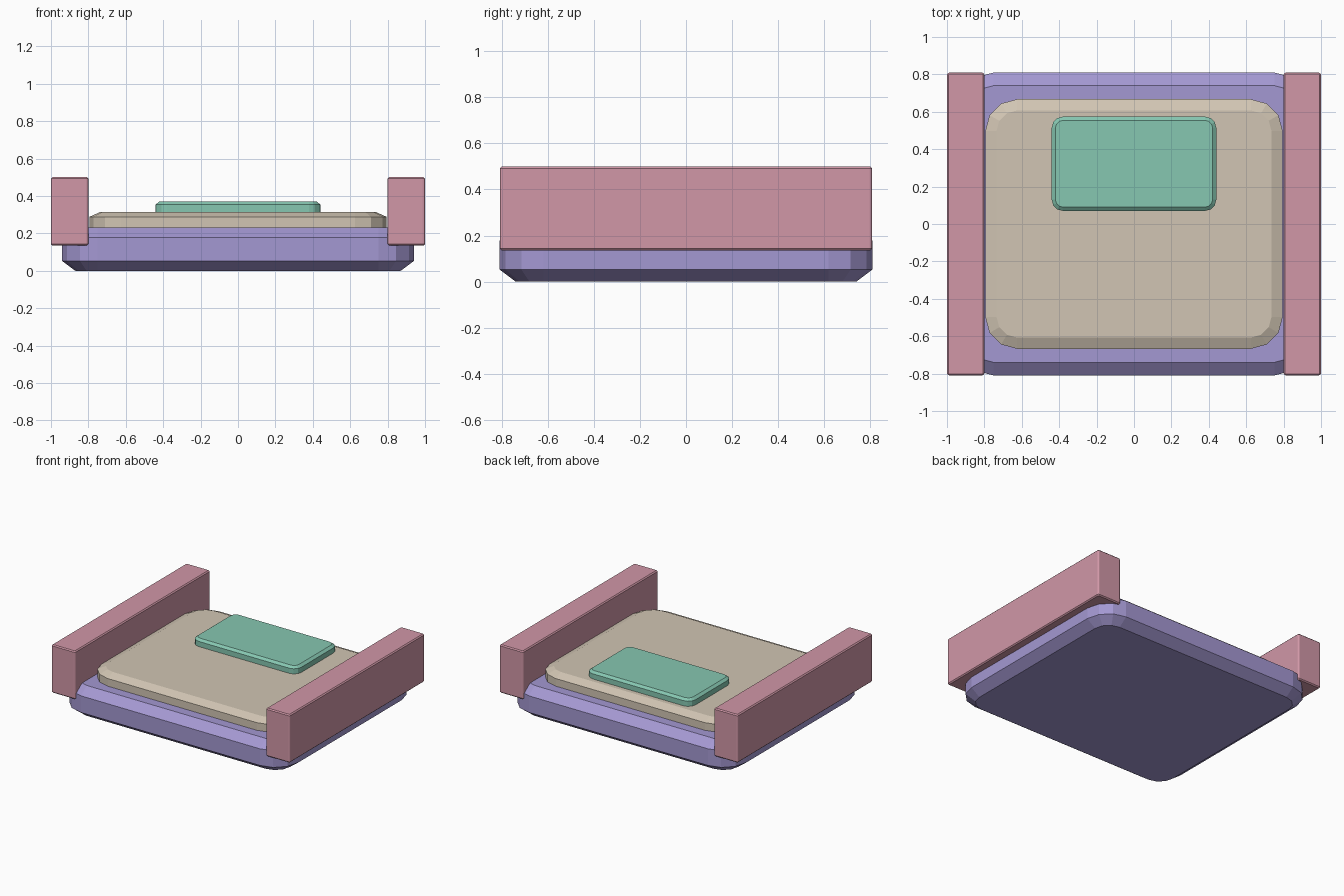
import bpy, bmesh, math

if "Cube" in bpy.data.objects:
    bpy.data.objects.remove(bpy.data.objects["Cube"])


def material(name, r, g, b):
    m = bpy.data.materials.new(name)
    m.diffuse_color = [(c / 255 / 12.92 if c < 11 else ((c / 255 + 0.055) / 1.055) ** 2.4)
                       for c in (r, g, b)] + [1]
    m.use_nodes = True
    m.node_tree.nodes["Principled BSDF"].inputs["Base Color"].default_value = m.diffuse_color
    return m


def outline(hx, hy, radius, segs=3):
    """Rounded rectangle points, counter-clockwise."""
    pts = []
    for q, (sx, sy) in enumerate([(1, 1), (-1, 1), (-1, -1), (1, -1)]):
        for i in range(segs + 1):
            a = math.pi / 2 * (q + i / segs)
            pts.append((sx * (hx - radius) + radius * math.cos(a),
                        sy * (hy - radius) + radius * math.sin(a)))
    return pts


def slab(name, mat, centre, hx, hy, radius, layers):
    """Stack of rounded outlines; layers are (height, inset)."""
    bm = bmesh.new()
    rings = []
    for z, inset in layers:
        pts = outline(hx - inset, hy - inset, radius - inset)
        rings.append([bm.verts.new((x, y, z)) for x, y in pts])
    n = len(rings[0])
    for low, high in zip(rings, rings[1:]):
        for i in range(n):
            j = (i + 1) % n
            bm.faces.new((low[i], low[j], high[j], high[i]))
    bm.faces.new(rings[0][::-1])
    bm.faces.new(rings[-1])
    mesh = bpy.data.meshes.new(name)
    bm.to_mesh(mesh)
    bm.free()
    mesh.materials.append(mat)
    ob = bpy.data.objects.new(name, mesh)
    ob.location = (centre[0], centre[1], 0)
    bpy.context.collection.objects.link(ob)
    return ob


purple = material("purple", 164, 152, 210)
pink = material("pink", 209, 151, 167)
tan = material("tan", 209, 197, 179)
green = material("green", 134, 199, 177)

# Base frame with chamfered top and bottom
slab("base", purple, (0, 0), 0.94, 0.81, 0.19,
     [(0, 0.07), (0.052, 0), (0.178, 0), (0.23, 0.07)])

# Seat cushion
slab("seat_cushion", tan, (0, 0), 0.795, 0.667, 0.17,
     [(0.228, 0), (0.288, 0), (0.315, 0.06)])

# Pillow
slab("pillow", green, (0, 0.322), 0.44, 0.252, 0.06,
     [(0.308, 0), (0.354, 0), (0.37, 0.02)])

# Side arms
for side, x in (("left", -0.9), ("right", 0.9)):
    slab(side + "_arm", pink, (x, 0), 0.098, 0.809, 0.012,
         [(0.135, 0.008), (0.143, 0), (0.492, 0), (0.50, 0.008)])
    bpy.data.objects[side + "_arm"].scale.x = 0.1 / 0.098
